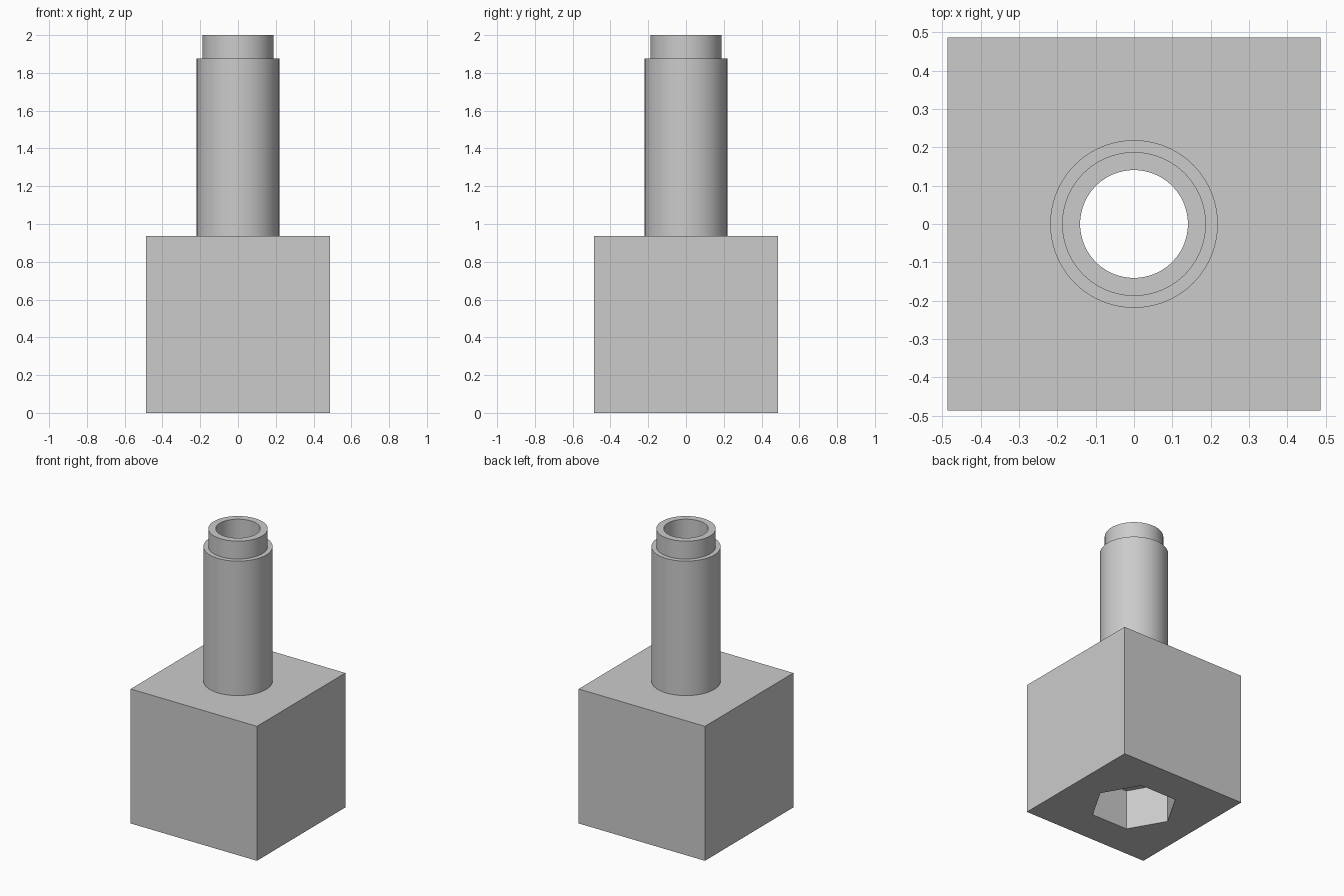
import bpy
import bmesh
import math

default = bpy.data.objects.get("Cube")
if default:
    bpy.data.objects.remove(default, do_unlink=True)

SIDE = 0.974          # width of the square block
BLOCK_TOP = 0.9375
SHAFT_R, COLLAR_R, BORE_R = 0.2187, 0.1875, 0.1406
SHAFT_TOP, TOP = 1.875, 2.0
HEX_R, HEX_DEPTH = 0.2812, 0.28
SEGMENTS = 96

grey = bpy.data.materials.new("light grey")
grey.use_nodes = True
grey.diffuse_color = (0.6, 0.6, 0.6, 1)
grey.node_tree.nodes["Principled BSDF"].inputs["Base Color"].default_value = grey.diffuse_color


def add_object(name, bm):
    bmesh.ops.recalc_face_normals(bm, faces=bm.faces)
    mesh = bpy.data.meshes.new(name)
    bm.to_mesh(mesh)
    bm.free()
    mesh.materials.append(grey)
    obj = bpy.data.objects.new(name, mesh)
    bpy.context.collection.objects.link(obj)
    return obj


def prism(name, sides, radius, bottom, top):
    """Upright prism whose first corner lies on the x axis."""
    bm = bmesh.new()
    ring = [bm.verts.new((radius * math.cos(math.tau * i / sides),
                          radius * math.sin(math.tau * i / sides), bottom))
            for i in range(sides)]
    base = bm.faces.new(ring)
    extruded = bmesh.ops.extrude_face_region(bm, geom=[base])["geom"]
    moved = [v for v in extruded if isinstance(v, bmesh.types.BMVert)]
    bmesh.ops.translate(bm, verts=moved, vec=(0, 0, top - bottom))
    return add_object(name, bm)


def cut(target, cutter):
    cutter.hide_render = True
    mod = target.modifiers.new("cut", 'BOOLEAN')
    mod.operation, mod.solver, mod.object = 'DIFFERENCE', 'EXACT', cutter
    bpy.context.view_layer.objects.active = target
    bpy.ops.object.modifier_apply(modifier=mod.name)
    bpy.data.objects.remove(cutter, do_unlink=True)


def smooth(obj):
    bpy.ops.object.select_all(action='DESELECT')
    obj.select_set(True)
    bpy.context.view_layer.objects.active = obj
    bpy.ops.object.shade_smooth_by_angle(angle=math.radians(30))


# Square block with a hexagonal pocket below and a bore right through
bm = bmesh.new()
bmesh.ops.create_cube(bm, size=1)
bmesh.ops.scale(bm, vec=(SIDE, SIDE, BLOCK_TOP), verts=bm.verts)
bmesh.ops.translate(bm, vec=(0, 0, BLOCK_TOP / 2), verts=bm.verts)
block = add_object("square_block", bm)
cut(block, prism("hex_pocket_cutter", 6, HEX_R, -0.1, HEX_DEPTH))
cut(block, prism("bore_cutter", SEGMENTS, BORE_R, 0.1, TOP))
smooth(block)

# Hollow stepped shaft, spun from its wall profile
profile = [(SHAFT_R, BLOCK_TOP), (SHAFT_R, SHAFT_TOP), (COLLAR_R, SHAFT_TOP),
           (COLLAR_R, TOP), (BORE_R, TOP), (BORE_R, BLOCK_TOP)]
bm = bmesh.new()
verts = [bm.verts.new((r, 0, z)) for r, z in profile]
edges = [bm.edges.new(pair) for pair in zip(verts, verts[1:])]
bmesh.ops.spin(bm, geom=verts + edges, cent=(0, 0, 0), axis=(0, 0, 1),
               angle=math.tau, steps=SEGMENTS)
bmesh.ops.remove_doubles(bm, verts=bm.verts, dist=0.0001)
shaft = add_object("hollow_shaft", bm)
smooth(shaft)
